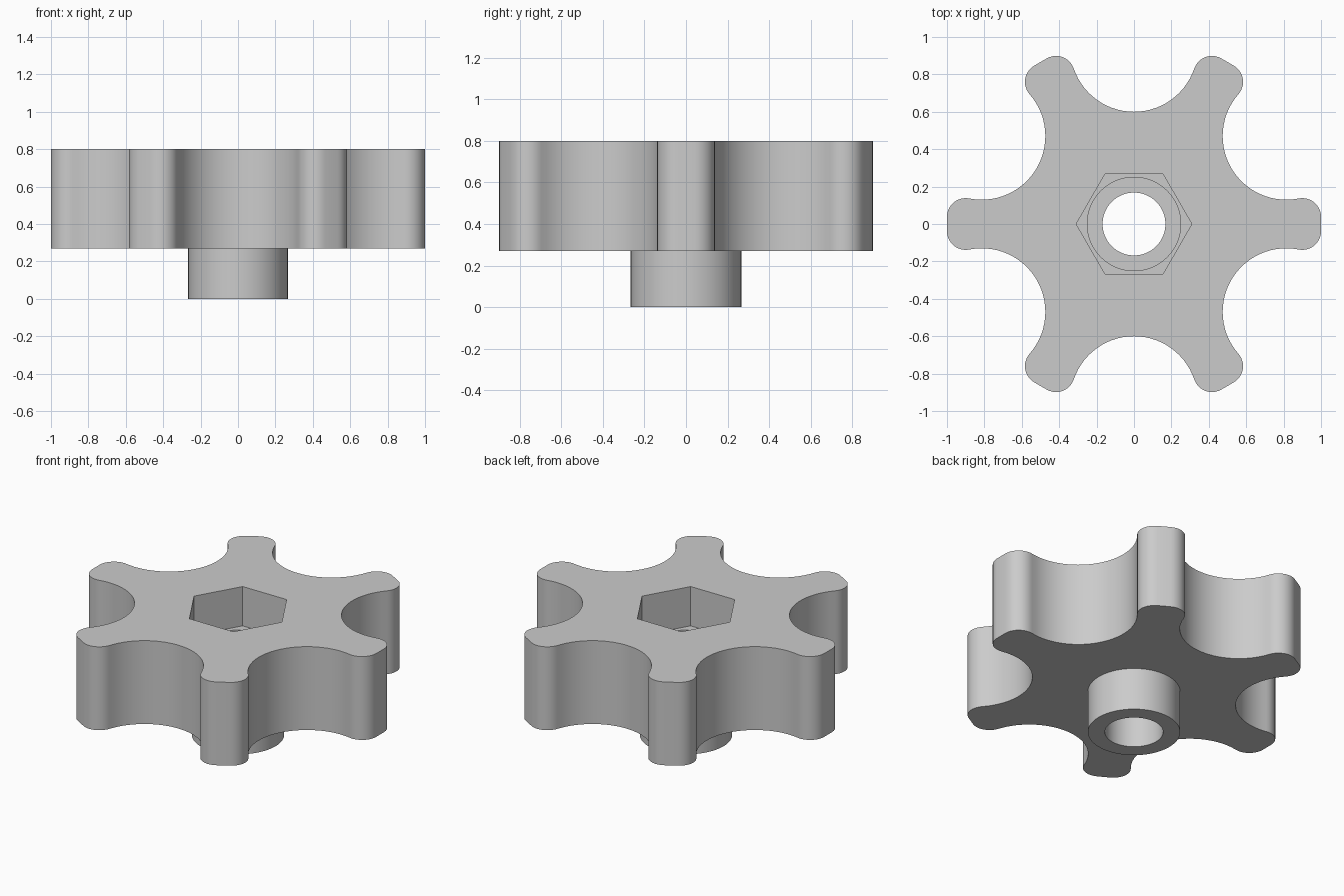
import bpy, bmesh
from math import cos, sin, pi, radians, hypot, atan2
from mathutils import Matrix, Vector

cube = bpy.data.objects.get("Cube")
if cube:
    bpy.data.objects.remove(cube)

GREY = (0.6, 0.6, 0.6, 1)
mat = bpy.data.materials.new("light grey plastic")
mat.use_nodes = True
mat.diffuse_color = GREY
mat.node_tree.nodes["Principled BSDF"].inputs["Base Color"].default_value = GREY


def arc(centre, radius, start, end, steps):
    """Points along an arc, angles in radians."""
    angles = [start + (end - start) * i / steps for i in range(steps + 1)]
    return [Vector((centre[0] + radius * cos(a), centre[1] + radius * sin(a))) for a in angles]


def circle(radius, sides):
    return arc((0, 0), radius, 0, 2 * pi, sides)[:-1]


def star_outline(lobes=6, corner=0.1, scallop=0.34, scallop_at=0.94):
    """Lobes with rounded corners, joined by tangent scallops."""
    step = 2 * pi / lobes
    sx, sy = scallop_at * cos(step / 2), scallop_at * sin(step / 2)
    cx = 1 - corner
    cy = sy - ((scallop + corner) ** 2 - (sx - cx) ** 2) ** 0.5
    touch = atan2(sy - cy, sx - cx)
    unit = arc((cx, cy), corner, 0, touch, 10)
    unit += arc((sx, sy), scallop, touch + pi, step - touch + pi - 2 * pi + 2 * pi, 28)[1:]
    next_corner = Matrix.Rotation(step, 2) @ Vector((cx, -cy))
    unit += arc(next_corner, corner, step - touch, step, 10)[1:]
    return [Matrix.Rotation(step * k, 2) @ p for k in range(lobes) for p in unit]


def shell(name, rings):
    """Join a chain of (outline, height) rings with walls and flat annular faces."""
    bm = bmesh.new()
    loops = []
    for outline, z in rings:
        verts = [bm.verts.new((p.x, p.y, z)) for p in outline]
        edges = [bm.edges.new((verts[i - 1], v)) for i, v in enumerate(verts)]
        loops.append((outline, verts, edges))
    for (shape_a, va, ea), (shape_b, vb, eb) in zip(loops, loops[1:]):
        if shape_a is shape_b:
            for i in range(len(va)):
                bm.faces.new((va[i - 1], va[i], vb[i], vb[i - 1]))
        else:
            bmesh.ops.triangle_fill(bm, edges=ea + eb, use_beauty=True)
    bmesh.ops.recalc_face_normals(bm, faces=bm.faces)
    # The first wall of each shell faces away from the axis
    bm.faces.ensure_lookup_table()
    outer = max(bm.faces, key=lambda f: hypot(*f.calc_center_median().xy) * (abs(f.normal.z) < 0.5))
    if outer.normal.xy.dot(outer.calc_center_median().xy) < 0:
        bmesh.ops.reverse_faces(bm, faces=bm.faces)
    mesh = bpy.data.meshes.new(name)
    bm.to_mesh(mesh)
    bm.free()
    mesh.materials.append(mat)
    obj = bpy.data.objects.new(name, mesh)
    bpy.context.collection.objects.link(obj)
    bpy.ops.object.select_all(action='DESELECT')
    obj.select_set(True)
    bpy.context.view_layer.objects.active = obj
    bpy.ops.object.shade_smooth_by_angle(angle=radians(30))


TOP, POCKET, SEAT, UNDERSIDE = 0.8, 0.55, 0.53, 0.27
star = star_outline()
hexagon = circle(0.309, 6)
washer_seat = circle(0.25, 64)
bore = circle(0.168, 64)
collar = circle(0.266, 64)

# Star grip with hexagonal pocket, shallow round seat and bore
shell("star_grip", [(collar, UNDERSIDE), (star, UNDERSIDE), (star, TOP),
                    (hexagon, TOP), (hexagon, POCKET),
                    (washer_seat, POCKET), (washer_seat, SEAT),
                    (bore, SEAT), (bore, UNDERSIDE)])

# Round collar below the grip
shell("collar", [(collar, UNDERSIDE), (collar, 0), (bore, 0), (bore, UNDERSIDE)])
